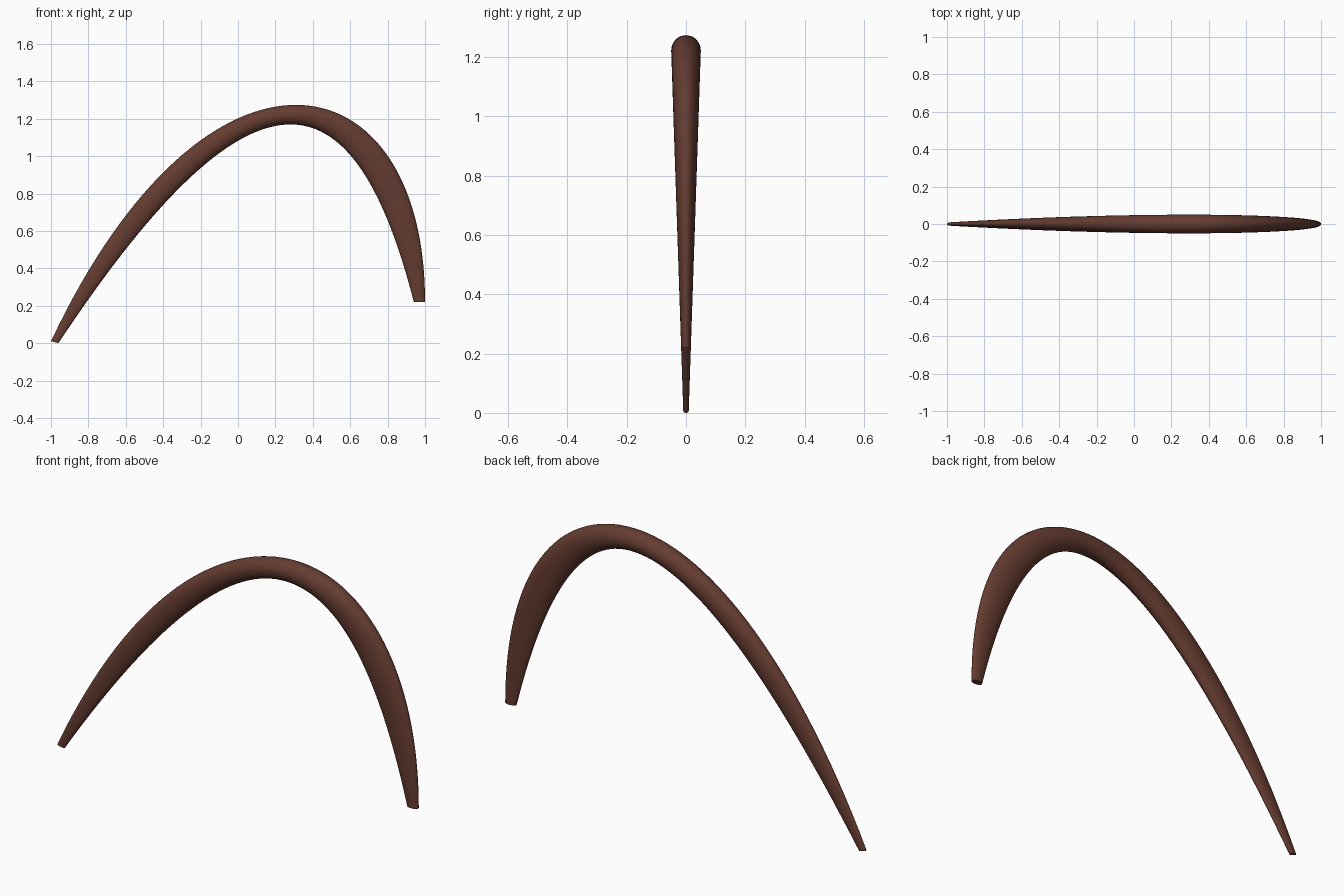
import bpy, bmesh, math
from mathutils import Vector

if "Cube" in bpy.data.objects:
    bpy.data.objects.remove(bpy.data.objects["Cube"])

RINGS, SIDES = 64, 32

# outer and inner edges of the arch seen from the front (x, z), cubic curves
OUTER = [(-1.0, .01), (-.17, 1.77), (1.0, 1.55), (1.0, .22)]
INNER = [(-.96, .0), (.12, 1.63), (.633, 1.415), (.94, .22)]


def bezier(p, t):
    a, b, c, d = (Vector(q) for q in p)
    s = 1 - t
    return a*s**3 + b*3*s*s*t + c*3*s*t*t + d*t**3


# loft oval rings between the two edges; depth grows with height
bm = bmesh.new()
rings = []
for i in range(RINGS + 1):
    t = i / RINGS
    o, n = bezier(OUTER, t), bezier(INNER, t)
    mid, half = (o + n) / 2, (o - n) / 2
    depth = .009 + .0335 * mid.y
    ring = []
    for k in range(SIDES):
        a = 2 * math.pi * k / SIDES
        p = mid + half * math.cos(a)
        ring.append(bm.verts.new((p.x, depth * math.sin(a), p.y)))
    rings.append(ring)
for r, s in zip(rings, rings[1:]):
    for k in range(SIDES):
        j = (k + 1) % SIDES
        bm.faces.new((r[k], r[j], s[j], s[k]))

# flat end caps
bm.faces.new(rings[0])
bm.faces.new(rings[-1])
bmesh.ops.recalc_face_normals(bm, faces=bm.faces)

mesh = bpy.data.meshes.new("curved_horn")
bm.to_mesh(mesh)
bm.free()
horn = bpy.data.objects.new("curved_horn", mesh)
bpy.context.collection.objects.link(horn)

mat = bpy.data.materials.new("dark_brown")
mat.diffuse_color = (.13, .045, .03, 1)
mat.use_nodes = True
mat.node_tree.nodes["Principled BSDF"].inputs["Base Color"].default_value = mat.diffuse_color
mesh.materials.append(mat)

bpy.context.view_layer.objects.active = horn
horn.select_set(True)
bpy.ops.object.shade_smooth_by_angle(angle=math.radians(40))
